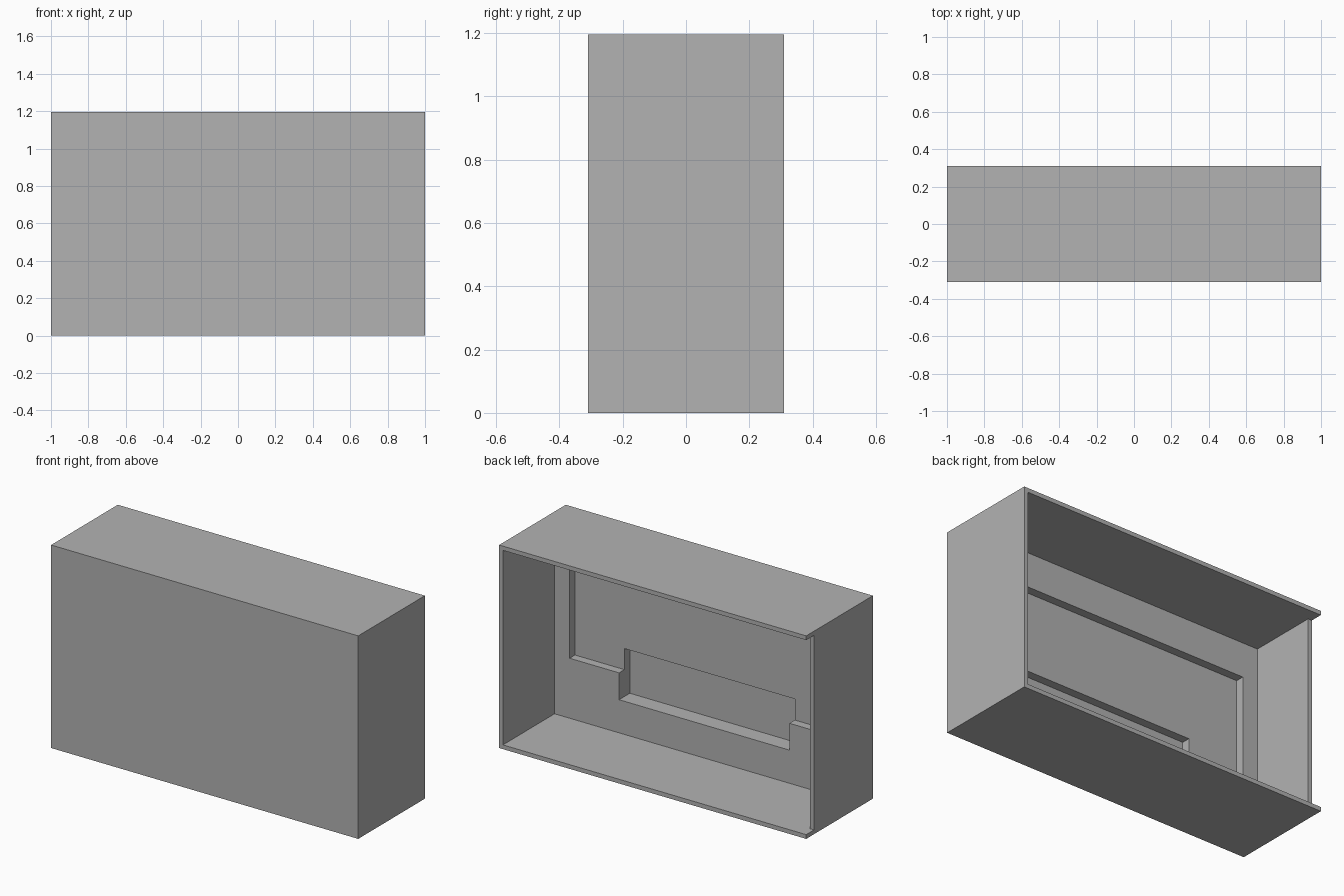
import bpy
import bmesh

cube = bpy.data.objects.get("Cube")
if cube:
    bpy.data.objects.remove(cube, do_unlink=True)

HALF_X, HALF_Y, HEIGHT = 1.0, 0.31, 1.195
WALL = 0.025
PANEL_Y = -0.17      # inner surface of the thick front panel
OVER = 0.1           # how far cutters reach past the surfaces they open

grey = bpy.data.materials.new("light_grey")
grey.use_nodes = True
grey.diffuse_color = (0.448, 0.448, 0.448, 1)
grey.node_tree.nodes["Principled BSDF"].inputs["Base Color"].default_value = grey.diffuse_color


def box(name, x, y, z):
    """Axis-aligned box from (low, high) ranges."""
    bm = bmesh.new()
    bmesh.ops.create_cube(bm, size=1)
    for v in bm.verts:
        v.co = [r[0] if c < 0 else r[1] for c, r in zip(v.co, (x, y, z))]
    mesh = bpy.data.meshes.new(name)
    bm.to_mesh(mesh)
    bm.free()
    mesh.materials.append(grey)
    obj = bpy.data.objects.new(name, mesh)
    bpy.context.collection.objects.link(obj)
    return obj


def carve(target, x, y, z):
    """Subtract a box from the target and discard the cutter."""
    cutter = box("cutter", x, y, z)
    cutter.hide_render = True
    mod = target.modifiers.new("cut", 'BOOLEAN')
    mod.operation = 'DIFFERENCE'
    mod.solver = 'EXACT'
    mod.object = cutter
    bpy.context.view_layer.objects.active = target
    bpy.ops.object.modifier_apply(modifier=mod.name)
    bpy.data.objects.remove(cutter, do_unlink=True)


case = box("case_shell", (-HALF_X, HALF_X), (-HALF_Y, HALF_Y), (0, HEIGHT))

inner_x = HALF_X - WALL
inner_z = (WALL, HEIGHT - WALL)

# Main cavity, open at the back
carve(case, (-inner_x, inner_x), (PANEL_Y, HALF_Y + OVER), inner_z)

# Shortened side wall, leaving a slot at the back edge
carve(case, (-HALF_X - OVER, -inner_x + OVER), (0.237, HALF_Y + OVER), inner_z)

# Wide shallow pocket in the front panel
carve(case, (-0.877, 0.877), (-0.22, PANEL_Y + OVER), (0.378, 0.967))

# Narrower deep pocket crossing its lower edge
carve(case, (-0.555, 0.555), (-0.27, PANEL_Y + OVER), (0.22, 0.502))
